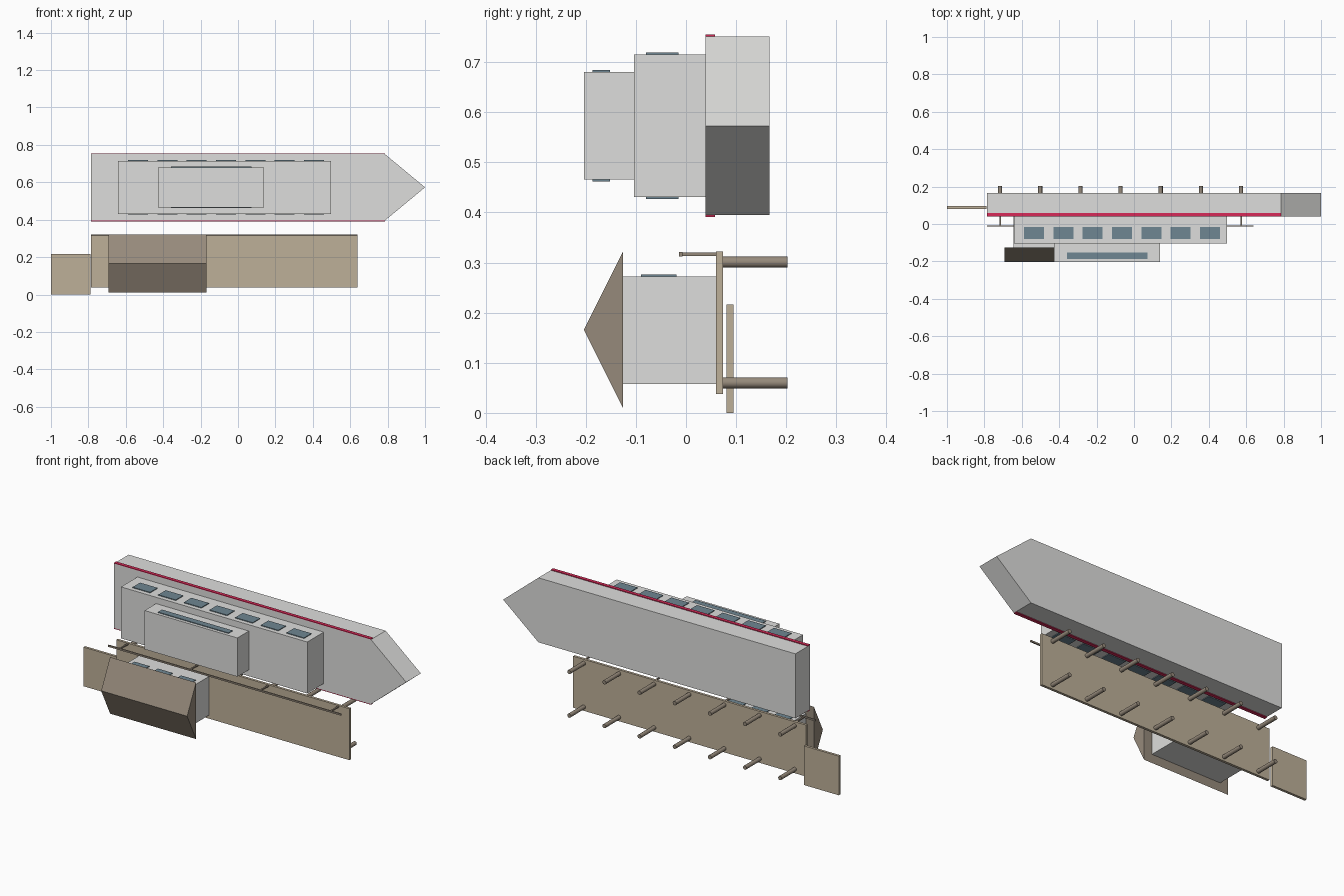
import bpy
import bmesh
import math

if "Cube" in bpy.data.objects:
    bpy.data.objects.remove(bpy.data.objects["Cube"], do_unlink=True)


def material(name, rgb):
    """Flat colour given as 0-255 display values, stored linear."""
    col = [(c / 255 / 12.92) if c < 11 else ((c / 255 + 0.055) / 1.055) ** 2.4 for c in rgb] + [1]
    m = bpy.data.materials.new(name)
    m.use_nodes = True
    m.diffuse_color = col
    m.node_tree.nodes["Principled BSDF"].inputs["Base Color"].default_value = col
    return m


WHITE = material("pale_grey_paint", (222, 222, 220))
GLASS = material("blue_grey_glass", (110, 134, 146))
RED = material("red_stripe_paint", (215, 42, 88))
PLANK = material("tan_planks", (190, 176, 153))
WOOD = material("dark_wood", (150, 138, 123))


def finish(name, bm, mat):
    bmesh.ops.recalc_face_normals(bm, faces=bm.faces)
    mesh = bpy.data.meshes.new(name)
    bm.to_mesh(mesh)
    bm.free()
    mesh.materials.append(mat)
    ob = bpy.data.objects.new(name, mesh)
    bpy.context.collection.objects.link(ob)
    return ob


def box(name, xs, ys, zs, mat):
    """Box between the given limits on each axis."""
    bm = bmesh.new()
    bmesh.ops.create_cube(bm, size=1)
    for v in bm.verts:
        v.co = [lim[0] if c < 0 else lim[1] for c, lim in zip(v.co, (xs, ys, zs))]
    return finish(name, bm, mat)


def prism(name, points, offset, mat):
    """Flat outline extruded along an offset."""
    bm = bmesh.new()
    face = bm.faces.new([bm.verts.new(p) for p in points])
    new = bmesh.ops.extrude_face_region(bm, geom=[face], use_keep_orig=True)["geom"]
    bmesh.ops.translate(bm, vec=offset, verts=[g for g in new if isinstance(g, bmesh.types.BMVert)])
    return finish(name, bm, mat)


def pile(name, x, z, y0, y1, radius):
    """Round pile lying along y."""
    bpy.ops.mesh.primitive_cylinder_add(vertices=16, radius=radius, depth=y1 - y0,
                                        location=(x, (y0 + y1) / 2, z),
                                        rotation=(math.pi / 2, 0, 0))
    ob = bpy.context.object
    ob.name = name
    ob.data.materials.append(WOOD)
    bpy.ops.object.shade_smooth_by_angle(angle=math.radians(40))


# Ship hull with pointed bow
MID = 0.573
HALF = 0.178
outline = [(-0.785, MID - HALF), (0.785, MID - HALF), (1.0, MID),
           (0.785, MID + HALF), (-0.785, MID + HALF)]
prism("hull", [(x, 0.039, z) for x, z in outline], (0, 0.128, 0), WHITE)

# Superstructure in two tiers
box("lower_cabin", (-0.642, 0.496), (-0.104, 0.039), (MID - 0.142, MID + 0.142), WHITE)
box("upper_cabin", (-0.428, 0.139), (-0.204, -0.104), (MID - 0.107, MID + 0.107), WHITE)


def side_plate(name, xs, ys, half, mat):
    """Matching thin plates on both sides of the ship."""
    for label, s in (("left", 1), ("right", -1)):
        box(f"{name}_{label}", xs, ys, sorted((MID + s * half, MID + s * (half + 0.004))), mat)


# Ship stripe and windows
side_plate("hull_stripe", (-0.785, 0.785), (0.039, 0.058), HALF, RED)
side_plate("upper_cabin_window", (-0.358, 0.073), (-0.187, -0.152), 0.107, GLASS)
for i in range(7):
    x = -0.588 + i * 0.1567
    side_plate(f"lower_cabin_window_{i + 1}", (x, x + 0.107), (-0.08, -0.015), 0.142, GLASS)

# Dock platform and its lower landing
box("dock_platform", (-0.785, 0.638), (0.06, 0.074), (0.038, 0.322), PLANK)
box("landing_platform", (-1.0, -0.788), (0.081, 0.095), (0.0, 0.216), PLANK)

# Dock piles in two rows, with railing posts at every second one
for i in range(7):
    x = -0.716 + i * 0.2147
    for row, z in (("inner", 0.301), ("outer", 0.06)):
        pile(f"{row}_pile_{i + 1}", x, z, 0.07, 0.203, 0.011)
    if i % 2 == 0:
        box(f"rail_post_{i + 1}", (x - 0.004, x + 0.004), (-0.008, 0.06), (0.313, 0.32), WOOD)
box("hand_rail", (-0.785, 0.638), (-0.014, -0.007), (0.312, 0.321), WOOD)

# Dock hut with gabled roof and a row of windows
box("hut_walls", (-0.645, -0.218), (-0.126, 0.06), (0.058, 0.272), WHITE)
prism("hut_roof", [(-0.693, -0.126, 0.01), (-0.693, -0.204, 0.166), (-0.693, -0.126, 0.322)],
      (0.525, 0, 0), WOOD)
for i in range(3):
    x = -0.4315 + (i - 1) * 0.142
    box(f"hut_window_{i + 1}", (x - 0.045, x + 0.045), (-0.09, -0.019), (0.272, 0.276), GLASS)
